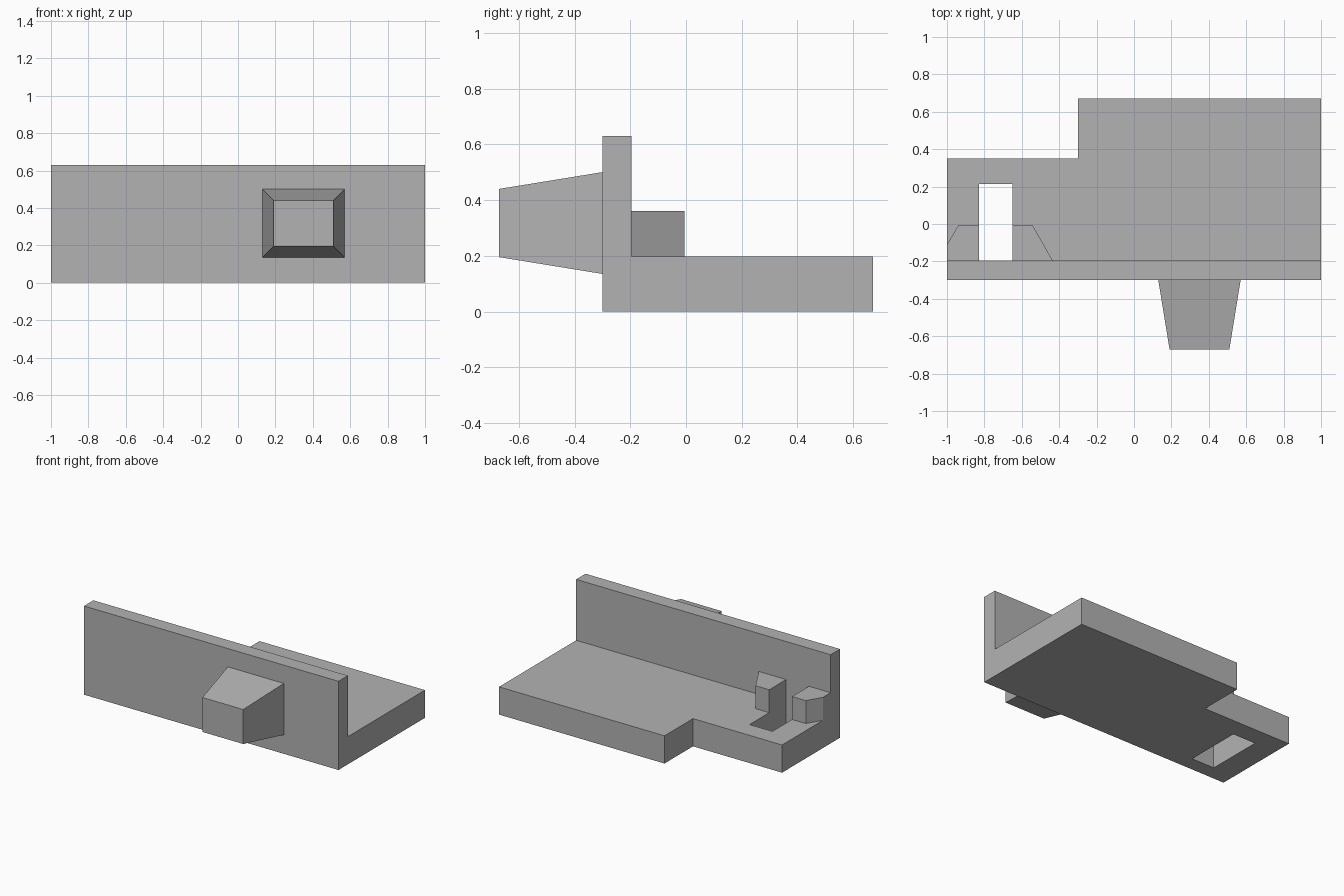
import bpy
import bmesh
from mathutils import Vector

cube = bpy.data.objects.get("Cube")
if cube:
    bpy.data.objects.remove(cube, do_unlink=True)

grey = bpy.data.materials.new("plain grey")
grey.use_nodes = True
colour = (0.45, 0.45, 0.45, 1)
grey.diffuse_color = colour
grey.node_tree.nodes["Principled BSDF"].inputs["Base Color"].default_value = colour


def loft(name, start, end):
    """Closed solid between two matching outlines."""
    bm = bmesh.new()
    a = [bm.verts.new(p) for p in start]
    b = [bm.verts.new(p) for p in end]
    bm.faces.new(a)
    bm.faces.new(b)
    for i in range(len(a)):
        j = (i + 1) % len(a)
        bm.faces.new((a[i], a[j], b[j], b[i]))
    bmesh.ops.recalc_face_normals(bm, faces=bm.faces)
    mesh = bpy.data.meshes.new(name)
    bm.to_mesh(mesh)
    bm.free()
    mesh.materials.append(grey)
    obj = bpy.data.objects.new(name, mesh)
    bpy.context.collection.objects.link(obj)
    return obj


def upright(name, outline, low, high):
    """Plan outline extruded from one height to another."""
    return loft(name, [(x, y, low) for x, y in outline], [(x, y, high) for x, y in outline])


def rect(x0, x1, y0, y1):
    return [(x0, y0), (x1, y0), (x1, y1), (x0, y1)]


def combine(target, tool, operation):
    mod = target.modifiers.new(operation, "BOOLEAN")
    mod.operation = operation
    mod.solver = "EXACT"
    mod.object = tool
    bpy.context.view_layer.objects.active = target
    bpy.ops.object.modifier_apply(modifier=mod.name)
    bpy.data.objects.remove(tool, do_unlink=True)


# Angle bracket: floor plate and front wall as one L section
BACK, FRONT, INNER, FLOOR = 0.67, -0.3, -0.195, 0.197
section = [(FRONT, 0), (BACK, 0), (BACK, FLOOR), (INNER, FLOOR), (INNER, 0.63), (FRONT, 0.63)]
bracket = loft("bracket", [(-1, y, z) for y, z in section], [(1, y, z) for y, z in section])

# Stepped rear corner and the slot through the floor
combine(bracket, upright("corner_cutter", rect(-1.2, -0.3, 0.35, 0.9), -0.1, 0.4), "DIFFERENCE")
combine(bracket, upright("slot_cutter", rect(-0.83, -0.65, INNER, 0.215), -0.1, 0.4), "DIFFERENCE")

# Two flared cheeks beside the slot, the outer one trimmed at the end of the wall
inner_cheek = [(-0.65, INNER), (-0.435, INNER), (-0.543, -0.005), (-0.65, -0.005)]
outer_cheek = [(-0.83, INNER), (-1, INNER), (-1, -0.11), (-0.938, -0.005), (-0.83, -0.005)]
for name, outline in (("inner_cheek", inner_cheek), ("outer_cheek", outer_cheek)):
    combine(bracket, upright(name, outline, FLOOR, 0.36), "UNION")

# Tapered peg on the front of the wall
base = [(x, FRONT, z) for x, z in rect(0.13, 0.57, 0.135, 0.5)]
tip = [(x, -0.67, z) for x, z in rect(0.19, 0.51, 0.195, 0.44)]
loft("tapered_peg", base, tip)
